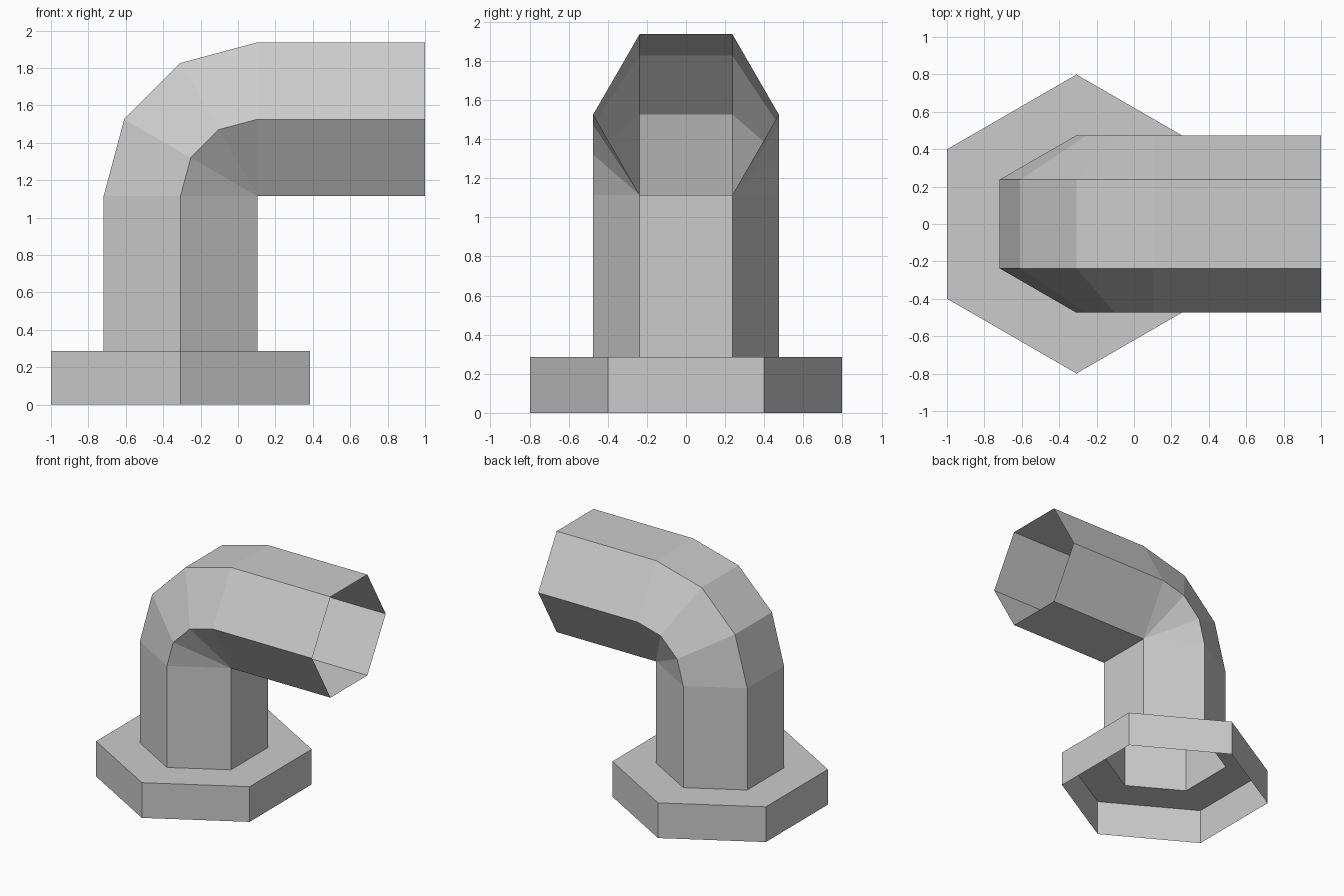
import bpy, bmesh, math
from mathutils import Vector, Matrix

if "Cube" in bpy.data.objects:
    bpy.data.objects.remove(bpy.data.objects["Cube"])

CX = -0.3075              # axis of the upright pipe
R_FLANGE, R_PIPE = 0.799, 0.4745
Z_TOP, Z_BEND = 0.287, 1.115
PIVOT = Vector((CX + R_PIPE * math.cos(math.pi / 6), 0, Z_BEND))


def hexagon(r, z):
    """Hexagon with corners on +-y and flats on +-x."""
    angles = [math.radians(30 + 60 * i) for i in range(6)]
    return [Vector((CX + r * math.cos(a), r * math.sin(a), z)) for a in angles]


def skin(name, rings):
    """Open-ended shell joining consecutive rings with quads."""
    bm = bmesh.new()
    rows = [[bm.verts.new(p) for p in ring] for ring in rings]
    for a, b in zip(rows, rows[1:]):
        for i in range(6):
            j = (i + 1) % 6
            bm.faces.new((a[i], a[j], b[j], b[i]))
    bmesh.ops.remove_doubles(bm, verts=bm.verts[:], dist=1e-4)
    mesh = bpy.data.meshes.new(name)
    bm.to_mesh(mesh)
    bm.free()
    obj = bpy.data.objects.new(name, mesh)
    bpy.context.collection.objects.link(obj)
    return obj


# Flange: outer wall and top ring, open underneath
skin("flange", [hexagon(R_FLANGE, 0), hexagon(R_FLANGE, Z_TOP), hexagon(R_PIPE, Z_TOP)])

# Pipe: upright, three-step elbow turning about its inner edge, open mouth
rings = [hexagon(R_PIPE, Z_TOP)]
for step in range(4):
    turn = Matrix.Rotation(math.radians(30 * step), 3, 'Y')
    rings.append([PIVOT + turn @ (p - PIVOT) for p in hexagon(R_PIPE, Z_BEND)])
rings.append([Vector((1, p.y, p.z)) for p in rings[-1]])
skin("elbow_pipe", rings)
